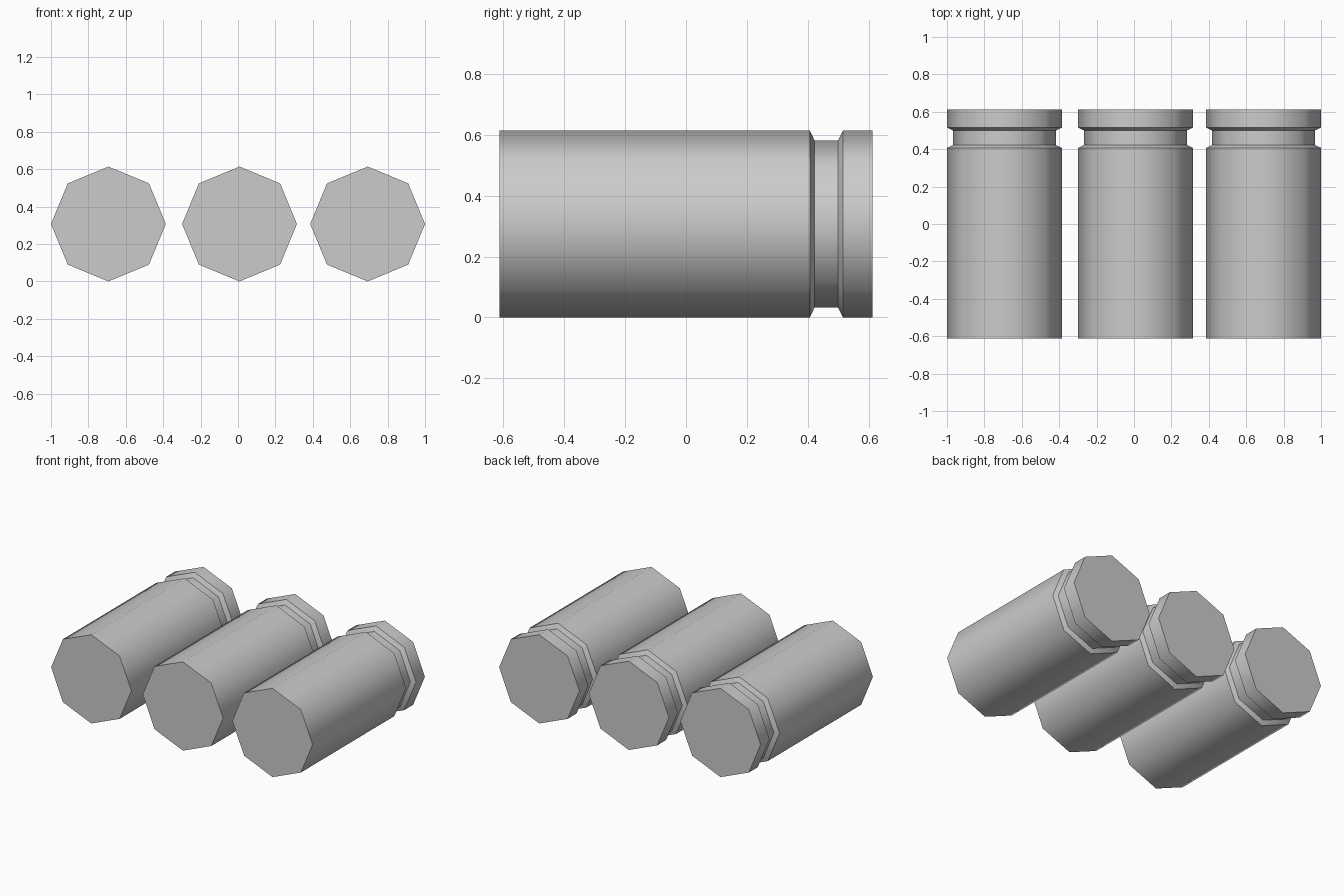
import bpy, bmesh, math

if "Cube" in bpy.data.objects:
    bpy.data.objects.remove(bpy.data.objects["Cube"])

SIDES = 8
R, GROOVE_R = 0.307, 0.275
# (y, radius) along the casing: plain body, bevelled groove, rim
PROFILE = [(-0.613, R), (0.407, R), (0.422, GROOVE_R),
           (0.50, GROOVE_R), (0.516, R), (0.613, R)]


def make_casing(name, x):
    bm = bmesh.new()
    rings = []
    for y, r in PROFILE:
        rings.append([bm.verts.new((r * math.cos(i * math.tau / SIDES), y,
                                    r * math.sin(i * math.tau / SIDES)))
                      for i in range(SIDES)])
    # side walls
    for a, b in zip(rings, rings[1:]):
        for i in range(SIDES):
            j = (i + 1) % SIDES
            bm.faces.new((a[i], a[j], b[j], b[i]))
    # end caps
    bm.faces.new(rings[0])
    bm.faces.new(rings[-1])
    bmesh.ops.recalc_face_normals(bm, faces=bm.faces)
    mesh = bpy.data.meshes.new(name)
    bm.to_mesh(mesh)
    bm.free()
    obj = bpy.data.objects.new(name, mesh)
    obj.location = (x, 0, R)
    bpy.context.collection.objects.link(obj)
    # smooth around the barrel, sharp at caps and groove
    bpy.ops.object.select_all(action='DESELECT')
    obj.select_set(True)
    bpy.context.view_layer.objects.active = obj
    bpy.ops.object.shade_smooth_by_angle(angle=math.radians(50))


# three casings lying side by side
for name, x in (("left_casing", -0.693), ("middle_casing", 0.008),
                ("right_casing", 0.693)):
    make_casing(name, x)
